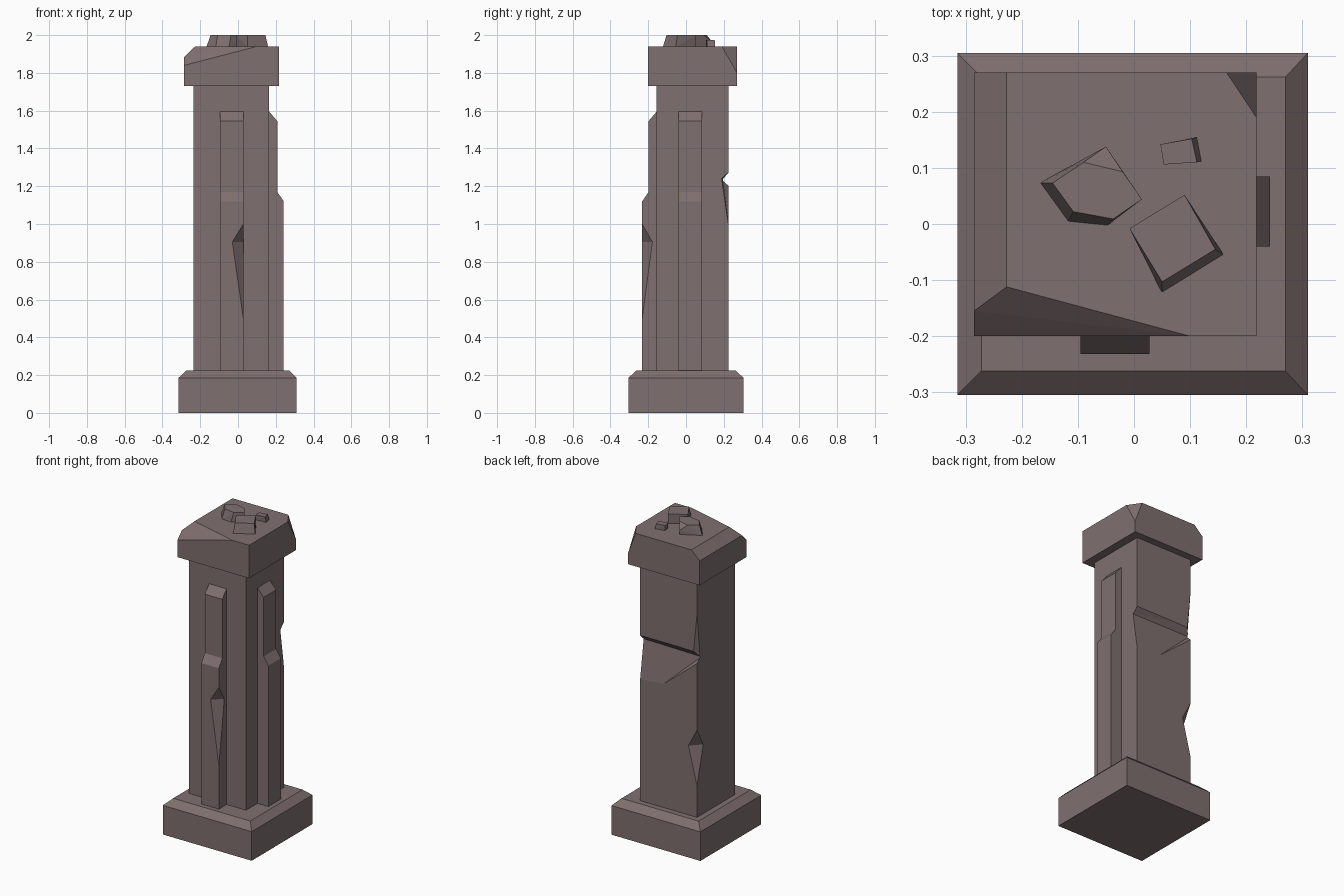
import bpy, bmesh
from mathutils import Vector

if "Cube" in bpy.data.objects:
    bpy.data.objects.remove(bpy.data.objects["Cube"])

stone = bpy.data.materials.new("worn_stone")
stone.diffuse_color = (0.215, 0.160, 0.160, 1)
stone.use_nodes = True
stone.node_tree.nodes["Principled BSDF"].inputs["Base Color"].default_value = stone.diffuse_color


def hull(name, points):
    """Flat-faced convex solid around a few points."""
    bm = bmesh.new()
    for p in points:
        bm.verts.new(p)
    res = bmesh.ops.convex_hull(bm, input=bm.verts[:])
    loose = [v for v in bm.verts if not v.link_faces]
    bmesh.ops.delete(bm, geom=loose, context='VERTS')
    bmesh.ops.dissolve_limit(bm, angle_limit=0.01, verts=bm.verts[:], edges=bm.edges[:])
    bmesh.ops.recalc_face_normals(bm, faces=bm.faces[:])
    return finish(name, bm)


def finish(name, bm):
    me = bpy.data.meshes.new(name)
    bm.to_mesh(me)
    bm.free()
    me.materials.append(stone)
    ob = bpy.data.objects.new(name, me)
    bpy.context.collection.objects.link(ob)
    return ob


def rect(x0, x1, y0, y1, z):
    return [(x, y, z) for x in (x0, x1) for y in (y0, y1)]


def extrude_profile(name, profile, offset):
    """Closed polygon swept along an offset vector."""
    bm = bmesh.new()
    face = bm.faces.new([bm.verts.new(p) for p in profile])
    ext = bmesh.ops.extrude_face_region(bm, geom=[face])
    moved = [g for g in ext['geom'] if isinstance(g, bmesh.types.BMVert)]
    bmesh.ops.translate(bm, verts=moved, vec=offset)
    bmesh.ops.recalc_face_normals(bm, faces=bm.faces[:])
    return finish(name, bm)


def cut(target, cutter):
    mod = target.modifiers.new("cut", 'BOOLEAN')
    mod.operation = 'DIFFERENCE'
    mod.solver = 'EXACT'
    mod.object = cutter
    bpy.context.view_layer.objects.active = target
    bpy.context.view_layer.update()
    bpy.ops.object.modifier_apply(modifier=mod.name)
    bpy.data.objects.remove(cutter)


def chip(target, top, bottom, p, q):
    """Knock a chip off a vertical edge; p and q lie on the two adjoining faces."""
    t, b, p, q = map(Vector, (top, bottom, p, q))
    mid = (p + q) / 2
    corner = Vector((t.x, t.y, mid.z))
    cut(target, hull("chip_cutter", [t, b, p + (p - q) * 0.5, q + (q - p) * 0.5,
                                     corner + (corner - mid) * 2]))


# Plinth with bevelled top
hull("plinth", rect(-0.315, 0.31, -0.305, 0.305, 0) + rect(-0.315, 0.31, -0.305, 0.305, 0.185)
     + rect(-0.272, 0.27, -0.262, 0.262, 0.225))

# Shaft
shaft = hull("shaft", rect(-0.235, 0.165, -0.155, 0.225, 0.21) + rect(-0.235, 0.165, -0.155, 0.225, 1.74))

# Slanting crack across the back of the shaft: (x, mouth top, deep y, deep z, mouth bottom)
crack = []
for x, top, dy, dz, low in ((0.175, 1.275, 0.189, 1.24, 0.995), (-0.245, 1.272, 0.195, 1.237, 1.21)):
    a, d, b = Vector((x, 0.225, top)), Vector((x, dy, dz)), Vector((x, 0.225, low))
    crack += [d, a + (a - d) * 0.6, b + (b - d) * 0.6]
cut(shaft, hull("crack_cutter", crack))

# Chips on the back left edge of the shaft
chip(shaft, (-0.235, 0.225, 1.52), (-0.235, 0.225, 1.215), (-0.21, 0.225, 1.265), (-0.235, 0.197, 1.255))
chip(shaft, (-0.235, 0.225, 0.78), (-0.235, 0.225, 0.425), (-0.175, 0.225, 0.665), (-0.235, 0.163, 0.665))

# Stepped ribs on the front and right faces: (distance from the shaft face, height)
steps = [(-0.02, 0.21), (0.077, 0.21), (0.077, 1.12), (0.043, 1.17), (0.043, 1.545), (0, 1.595), (-0.02, 1.595)]
front_rib = extrude_profile("front_rib", [(-0.095, -0.155 - d, z) for d, z in steps], (0.123, 0, 0))
extrude_profile("right_rib", [(0.165 + d, -0.04, z) for d, z in steps], (0, 0.125, 0))
chip(front_rib, (0.028, -0.232, 1.0), (0.028, -0.232, 0.5), (-0.03, -0.232, 0.905), (0.028, -0.178, 0.905))

# Capital with a bevelled left edge and two broken corners
hull("capital", rect(-0.285, 0.218, -0.2, 0.27, 1.73) + [
    (-0.285, 0.27, 1.885), (-0.227, 0.27, 1.94), (-0.285, -0.2, 1.84), (-0.285, -0.155, 1.885),
    (-0.227, -0.112, 1.94), (0.1, -0.2, 1.94), (0.218, -0.2, 1.94), (0.218, 0.19, 1.94),
    (0.165, 0.27, 1.94), (0.218, 0.27, 1.80)])


# Rubble on top
def rubble(name, base, top, z, extra=()):
    hull(name, [(x, y, 1.935) for x, y in base] + [(x, y, z) for x, y in top] + list(extra))


rubble("large_rubble", [(-0.008, -0.008), (0.09, 0.052), (0.16, -0.055), (0.05, -0.123)],
       [(-0.008, -0.008), (0.09, 0.052), (0.145, -0.045), (0.05, -0.103)], 2.0)
rubble("medium_rubble", [(-0.168, 0.073), (-0.118, 0.004), (-0.048, -0.003), (0.014, 0.044), (-0.05, 0.138)],
       [(-0.145, 0.073), (-0.108, 0.022), (-0.037, 0.009), (0.014, 0.044), (-0.02, 0.093), (-0.09, 0.11)],
       2.0, [(-0.05, 0.138, 1.965)])
rubble("small_rubble", [(0.047, 0.142), (0.113, 0.155), (0.121, 0.112), (0.053, 0.106)],
       [(0.047, 0.142), (0.103, 0.152), (0.112, 0.11), (0.053, 0.106)], 1.973)
